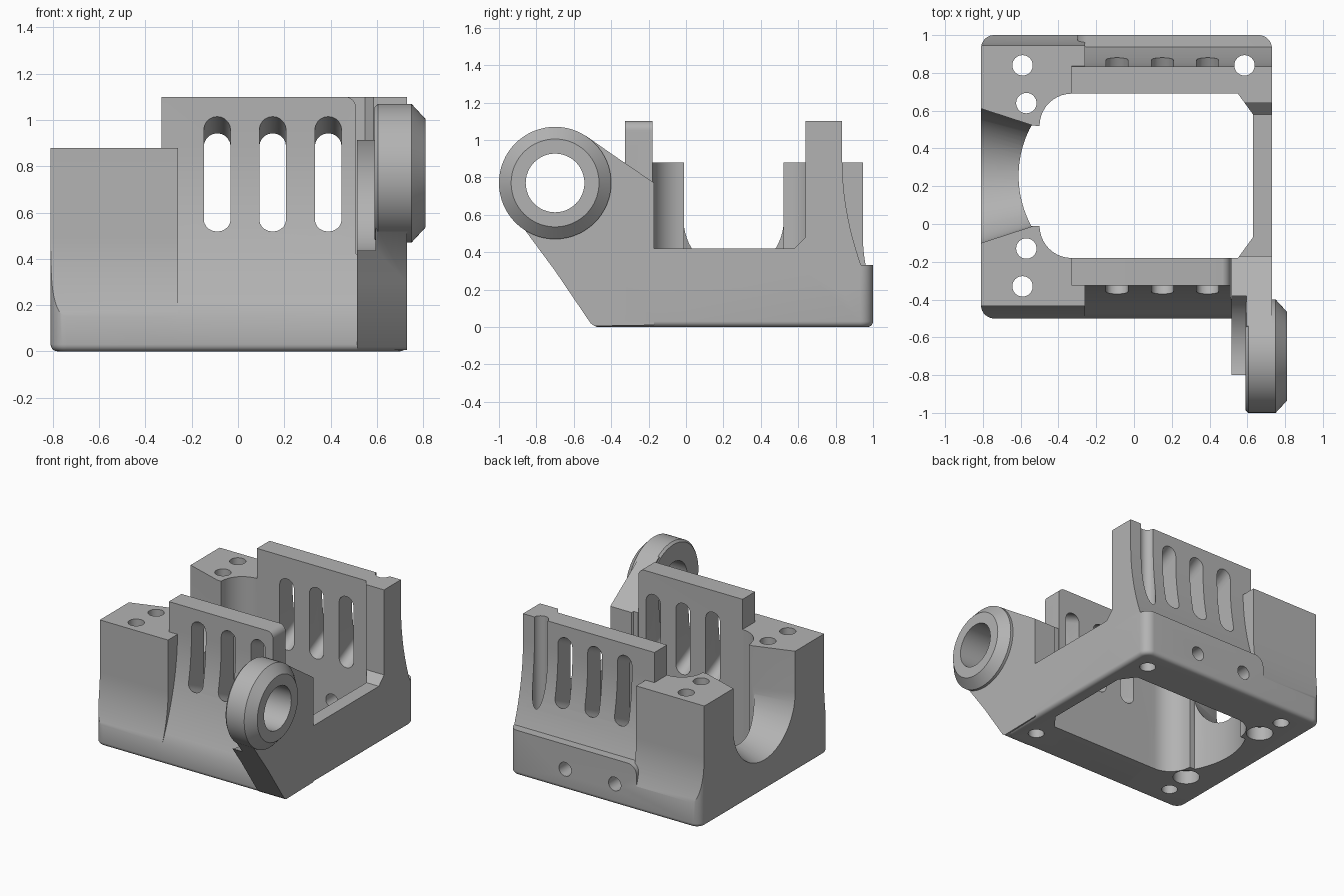
import bpy, bmesh, math
from mathutils import Vector

if "Cube" in bpy.data.objects:
    bpy.data.objects.remove(bpy.data.objects["Cube"])

grey = bpy.data.materials.new("matte grey")
grey.use_nodes = True
colour = (0.45, 0.45, 0.45, 1)
grey.diffuse_color = colour
grey.node_tree.nodes["Principled BSDF"].inputs["Base Color"].default_value = colour

MID = 0.255  # y of the cavity's symmetry plane


def arc(cx, cy, r, a0, a1, n=10):
    """Points on an arc, angles in degrees."""
    angles = [math.radians(a0 + (a1 - a0) * i / n) for i in range(n + 1)]
    return [(cx + r * math.cos(a), cy + r * math.sin(a)) for a in angles]


def circle(cx, cy, r, n=48):
    return arc(cx, cy, r, 0, 360, n)[:-1]


def loft(name, axis, sections):
    """Solid through (position, outline) sections stacked along an axis."""
    bm = bmesh.new()
    rings = []
    for pos, outline in sections:
        ring = []
        for a, b in outline:
            co = {"x": (pos, a, b), "y": (a, pos, b), "z": (a, b, pos)}[axis]
            ring.append(bm.verts.new(co))
        rings.append(ring)
    n = len(rings[0])
    for low, high in zip(rings, rings[1:]):
        for i in range(n):
            j = (i + 1) % n
            bm.faces.new((low[i], low[j], high[j], high[i]))
    bm.faces.new(rings[0])
    bm.faces.new(rings[-1])
    bmesh.ops.recalc_face_normals(bm, faces=bm.faces)
    mesh = bpy.data.meshes.new(name)
    bm.to_mesh(mesh)
    bm.free()
    mesh.materials.append(grey)
    obj = bpy.data.objects.new(name, mesh)
    bpy.context.collection.objects.link(obj)
    return obj


def prism(name, axis, lo, hi, outline):
    return loft(name, axis, [(lo, outline), (hi, outline)])


def combine(target, tool, operation):
    mod = target.modifiers.new("combine", "BOOLEAN")
    mod.operation, mod.object, mod.solver = operation, tool, "EXACT"
    bpy.context.view_layer.update()
    bpy.context.view_layer.objects.active = target
    bpy.ops.object.modifier_apply(modifier=mod.name)
    bpy.data.objects.remove(tool)


def cut(tool):
    combine(body, tool, "DIFFERENCE")


def add(tool):
    combine(body, tool, "UNION")


def mirrored(half):
    """Complete a front-side profile of (half width, z) points."""
    return [(MID - w, z) for w, z in half] + [(MID + w, z) for w, z in reversed(half)]


def ease(w_top, w_low, z_top, z_low, power, n=12):
    """Flare that leaves the vertical at z_top and widens down to z_low."""
    steps = [i / n for i in range(n + 1)]
    return [(w_top + (w_low - w_top) * t ** power, z_top + (z_low - z_top) * t) for t in steps]


# Slotted side walls, solid for now, and the taller end block
walls = [(0.58, 1.1)] + ease(0.58, 0.755, 0.9, 0.15, 2) + [(0.755, 0)]
block = [(0.69, 0.88)] + ease(0.69, 0.755, 0.5, 0.15, 2) + [(0.755, 0)]
body = prism("camera_cage_body", "x", -0.33, 0.73, mirrored(walls))
body.name = "mount_body"
add(prism("end_block", "x", -0.81, -0.26, mirrored(block)))

# Pad along the rear foot
pad = [(0.73, 0), (0.73, 0.33)] + arc(-0.23, 0.26, 0.07, 90, 180) + [(-0.3, 0)]
add(prism("rear_pad", "y", 0.6, 1.005, pad))

# Rounded foot corners and softened bottom edge


def foot_outline(inset):
    x0, x1, y0, y1, r = -0.81 + inset, 0.73 - inset, -0.5 + inset, 1 - inset, 0.07 - inset
    return (arc(x1 - r, y1 - r, r, 0, 90) + arc(x0 + r, y1 - r, r, 90, 180)
            + arc(x0 + r, y0 + r, r, 180, 270) + arc(x1 - r, y0 + r, r, 270, 360))


foot = [(0.03 * (1 - math.sin(a)), 0.03 * (1 - math.cos(a)))
        for a in [math.radians(d) for d in range(0, 91, 18)]]
sections = [(z, foot_outline(inset)) for inset, z in foot] + [(1.3, foot_outline(0))]
combine(body, loft("envelope", "z", sections), "INTERSECT")

# Front wall stops short of the arm, with a rounded upper corner
end = [(0.9, 1.2), (0.46, 1.2)] + arc(0.46, 1.05, 0.051, 90, 0) + [(0.511, 0.42), (0.9, 0.42)]
cut(prism("wall_end_cut", "y", -0.7, 0.1, end))

# Arm: wide web with a clearance recess, then the plate and bevelled ring
RING_Y, RING_Z = -0.7, 0.77
web = [(-0.17, 0.01), (-0.49, 0.005), (-0.51, 0.02), (-0.7, 0.3), (-0.87, 0.53),
       (-0.7, 0.77), (-0.54, 1.025), (-0.39, 0.92), (-0.17, 0.77)]
add(prism("arm_web", "x", 0.515, 0.73, web))
cut(prism("arm_recess", "x", 0.4, 0.595, circle(RING_Y, RING_Z, 0.35)))
ring = [(0.59, 0.285), (0.605, 0.3), (0.75, 0.3), (0.81, 0.235)]
add(loft("arm_ring", "x", [(x, circle(RING_Y, RING_Z, r, 64)) for x, r in ring]))
cut(prism("ring_bore", "x", 0.3, 1, circle(RING_Y, RING_Z, 0.157)))

# Central cavity, open at top and bottom
half = [(0.63, 0.325), (0.55, 0.435)]
half += [(x, y) for x, y in arc(-0.33, 0.265, 0.17, 90, 180)]
half += arc(-0.055, 0, 0.556, 151.5, 180, 12)
plan = [(x, MID + y) for x, y in half] + [(x, MID - y) for x, y in reversed(half[:-1])]
cut(prism("cavity", "z", -0.1, 1.3, plan))

# Low side opening with chamfered floor corners
opening = [(-0.17, 1.3), (-0.17, 0.48), (-0.11, 0.42), (0.58, 0.42), (0.64, 0.48), (0.64, 1.3)]
cut(prism("side_opening", "x", 0.56, 0.9, opening))


# Tapered U notch through the end block
def notch(r):
    return [(MID + r, 1.3), (MID - r, 1.3)] + arc(MID, 0.58, r, 180, 360, 32)


cut(loft("end_notch", "x", [(-0.9, notch(0.385)), (-0.5, notch(0.255))]))


# Inward-sloping ventilation slots in both walls
def slot(x, dz):
    return arc(x, 0.972 + dz, 0.058, 0, 180) + arc(x, 0.568 + dz, 0.058, 180, 360)


for side in (-1, 1):
    for x in (-0.09, 0.15, 0.39):
        cut(loft("slot", "y", [(MID + side * 0.86, slot(x, 0.125)),
                               (MID + side * 0.36, slot(x, -0.125))]))

# Screw holes
for x, y in ((-0.59, 0.84), (-0.57, 0.64), (-0.57, -0.13), (-0.59, -0.33), (0.585, 0.84)):
    cut(prism("screw_hole", "z", -0.1, 1.3, circle(x, y, 0.054, 32)))
cut(prism("blind_hole", "z", -0.1, 0.3, circle(0.585, -0.33, 0.054, 32)))
for y in (0.64, -0.13):
    cut(prism("counterbore", "z", -0.1, 0.1, circle(-0.57, y, 0.09, 32)))
for x in (0.275, -0.125):
    cut(prism("pad_hole", "y", 0.6, 1.2, circle(x, 0.15, 0.05, 32)))

# Smooth curves, crisp edges
bpy.ops.object.select_all(action="DESELECT")
body.select_set(True)
bpy.context.view_layer.objects.active = body
bpy.ops.object.shade_smooth_by_angle(angle=math.radians(25))
